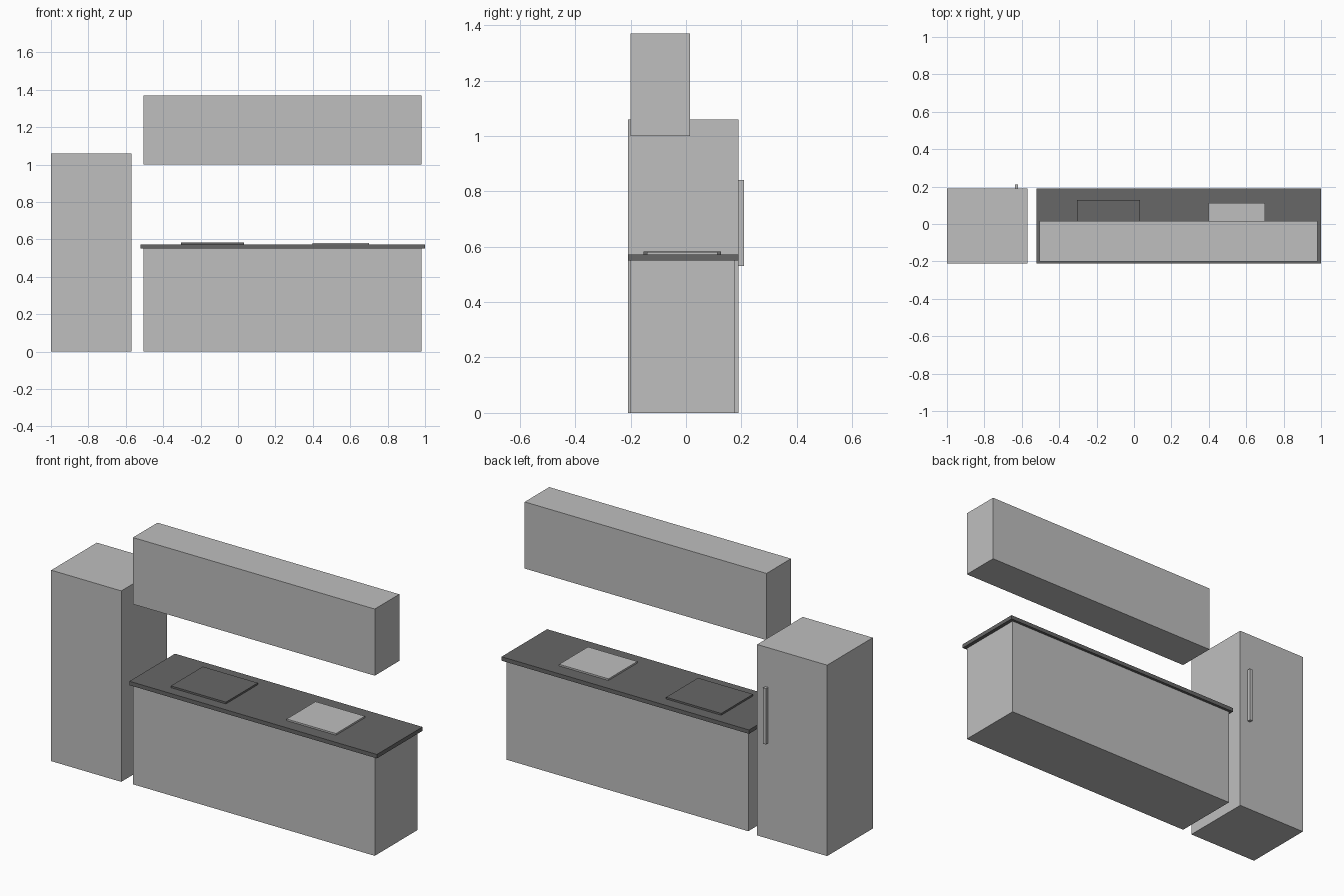
import bpy

if "Cube" in bpy.data.objects:
    bpy.data.objects.remove(bpy.data.objects["Cube"], do_unlink=True)


def make_material(name, value):
    mat = bpy.data.materials.new(name)
    mat.use_nodes = True
    colour = (value, value, value, 1)
    mat.diffuse_color = colour
    mat.node_tree.nodes["Principled BSDF"].inputs["Base Color"].default_value = colour
    return mat


light = make_material("light grey", 0.52)
dark = make_material("dark grey", 0.135)


def box(name, x, y, z, mat):
    """Axis-aligned box from (low, high) limits on each axis."""
    bpy.ops.mesh.primitive_cube_add(size=1)
    obj = bpy.context.object
    obj.name = name
    limits = (x, y, z)
    obj.location = [(a + b) / 2 for a, b in limits]
    obj.scale = [b - a for a, b in limits]
    bpy.ops.object.transform_apply(location=False, rotation=False, scale=True)
    obj.data.materials.append(mat)
    return obj


# Tall fridge with a slim handle on its rear-facing door
box("fridge", (-1, -0.57), (-0.21, 0.19), (0, 1.06), light)
box("fridge_handle", (-0.637, -0.62), (0.19, 0.21), (0.53, 0.84), light)

# Base cabinet, worktop and wall cabinet
box("base_cabinet", (-0.505, 0.98), (-0.2, 0.175), (0, 0.55), light)
box("worktop", (-0.52, 1), (-0.21, 0.19), (0.55, 0.572), dark)
box("wall_cabinet", (-0.505, 0.98), (-0.2, 0.015), (1.0, 1.37), light)

# Thin hob and sink plates on the worktop
box("hob", (-0.305, 0.033), (-0.153, 0.127), (0.572, 0.582), dark)
box("sink", (0.397, 0.7), (-0.14, 0.113), (0.572, 0.581), light)
